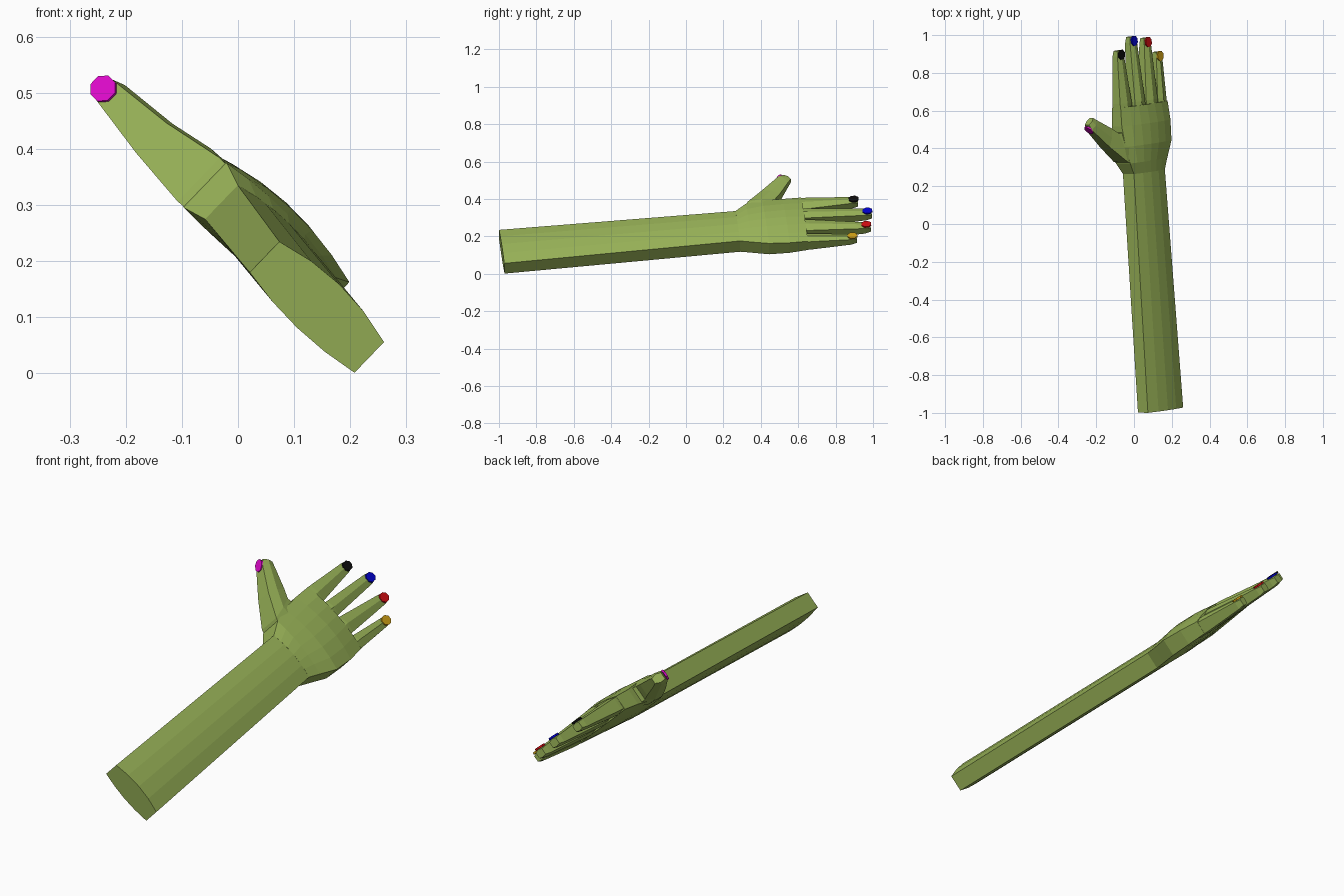
import bpy, bmesh, math
from mathutils import Vector

if "Cube" in bpy.data.objects:
    bpy.data.objects.remove(bpy.data.objects["Cube"])

# Tilted frame: along the arm, across the hand, out of the back of the hand
ORIGIN = Vector((0.14, -0.985, 0.117))
ALONG = Vector((-0.07, 1, 0.085)).normalized()
ACROSS = Vector((0.718, 0.109, -0.688))
ACROSS = (ACROSS - ALONG * ACROSS.dot(ALONG)).normalized()
OUT = ACROSS.cross(ALONG).normalized()


def place(a, u, n):
    return ORIGIN + ALONG * a + ACROSS * u + OUT * n


def material(name, color):
    m = bpy.data.materials.new(name)
    m.use_nodes = True
    m.diffuse_color = (*color, 1)
    m.node_tree.nodes["Principled BSDF"].inputs["Base Color"].default_value = (*color, 1)
    return m


SKIN = material("green skin", (0.31, 0.44, 0.095))
PINK = material("magenta", (0.74, 0.003, 0.6))
BLACK = material("black", (0.004, 0.004, 0.004))
BLUE = material("blue", (0.0, 0.0, 0.6))
RED = material("red", (0.62, 0.004, 0.006))
GOLD = material("gold", (0.6, 0.34, 0.008))


def finish(name, bm, mat):
    bmesh.ops.recalc_face_normals(bm, faces=bm.faces)
    mesh = bpy.data.meshes.new(name)
    bm.to_mesh(mesh)
    bm.free()
    mesh.materials.append(mat)
    obj = bpy.data.objects.new(name, mesh)
    bpy.context.collection.objects.link(obj)
    return obj


def curve(lmr, t):
    l, m, r = lmr
    return l * (1 - t) * (1 - 2 * t) + m * 4 * t * (1 - t) + r * t * (2 * t - 1)


def loft(name, sections, steps=4):
    """Each section: left (a, u), right (a, u), top heights, bottom heights."""
    bm = bmesh.new()
    rings = []
    for left, right, top, bottom in sections:
        left, right = Vector(left), Vector(right)
        ts = [i / steps for i in range(steps + 1)]
        path = [(t, curve(top, t)) for t in ts] + [(t, curve(bottom, t)) for t in reversed(ts)]
        rings.append([bm.verts.new(place(*left.lerp(right, t), n)) for t, n in path])
    for r0, r1 in zip(rings, rings[1:]):
        for i in range(len(r0)):
            j = (i + 1) % len(r0)
            bm.faces.new((r0[i], r0[j], r1[j], r1[i]))
    bm.faces.new(rings[0])
    bm.faces.new(rings[-1])
    return finish(name, bm, SKIN)


def straight(a, u0, u1, top, bottom):
    return (a, u0), (a, u1), top, bottom


def nail(name, center, forward, side, length, width, mat):
    """Thin eight-sided plate."""
    bm = bmesh.new()
    up = side.cross(forward).normalized()
    ring = []
    for i in range(8):
        ang = math.pi / 8 + i * math.pi / 4
        ring.append(bm.verts.new(center + forward * math.cos(ang) * length / 2
                                 + side * math.sin(ang) * width / 2 - up * 0.004))
    face = bm.faces.new(ring)
    moved = bmesh.ops.extrude_face_region(bm, geom=[face])["geom"]
    bmesh.ops.translate(bm, vec=up * 0.009, verts=[v for v in moved if isinstance(v, bmesh.types.BMVert)])
    finish(name, bm, mat)


# Forearm
loft("forearm", [
    straight(0, -0.13, 0.13, (0.039, 0.058, 0.039), (-0.037, -0.05, -0.037)),
    straight(1.27, -0.115, 0.115, (0.044, 0.058, 0.042), (-0.04, -0.05, -0.038)),
])

# Palm, flaring from the wrist to the knuckles
loft("palm", [
    straight(1.27, -0.115, 0.115, (0.044, 0.058, 0.042), (-0.04, -0.05, -0.038)),
    straight(1.33, -0.15, 0.135, (0.058, 0.067, 0.046), (-0.052, -0.05, -0.033)),
    straight(1.42, -0.17, 0.166, (0.052, 0.078, 0.055), (-0.045, -0.045, -0.026)),
    straight(1.53, -0.178, 0.172, (0.043, 0.078, 0.052), (-0.032, -0.035, -0.022)),
    straight(1.63, -0.177, 0.166, (0.043, 0.067, 0.046), (-0.024, -0.025, -0.018)),
], 6)

# Thumb
loft("thumb", [
    ((1.33, -0.14), (1.5, -0.14), (0.056, 0.058, 0.042), (-0.05, -0.05, -0.035)),
    ((1.34, -0.165), (1.495, -0.195), (0.056, 0.056, 0.036), (-0.052, -0.05, -0.03)),
    ((1.43, -0.268), (1.525, -0.238), (0.034, 0.04, 0.03), (-0.042, -0.04, -0.025)),
    ((1.532, -0.378), (1.578, -0.33), (0.022, 0.03, 0.02), (-0.024, -0.026, -0.015)),
    ((1.562, -0.39), (1.594, -0.356), (0.015, 0.022, 0.015), (-0.017, -0.02, -0.01)),
], 2)
thumb_dir = (ALONG * 0.7 - ACROSS * 0.71).normalized()
nail("thumb_nail", place(1.533, -0.378, -0.001), thumb_dir, OUT, 0.058, 0.05, PINK)

# Fingers: base edges, tip edges, tip position, knuckle height, nail colour
FINGERS = {
    "index": (-0.176, -0.09, -0.162, -0.113, 1.93, 0.052, BLACK),
    "middle": (-0.08, -0.005, -0.063, -0.012, 1.993, 0.066, BLUE),
    "ring": (0.005, 0.09, 0.04, 0.089, 1.976, 0.064, RED),
    "little": (0.101, 0.165, 0.122, 0.165, 1.893, 0.052, GOLD),
}
for name, (b0, b1, t0, t1, tip, high, mat) in FINGERS.items():
    tip_top, tip_bottom = (0.03, 0.037, 0.03), (-0.007, -0.012, -0.007)
    base_top, base_bottom = (high - 0.012, high, high - 0.012), (-0.018, -0.025, -0.018)
    loft(name + "_finger", [
        straight(1.58, b0, b1, base_top, base_bottom),
        straight(1.65, b0, b1, base_top, base_bottom),
        straight(tip - 0.03, t0, t1, tip_top, tip_bottom),
        straight(tip, t0 + 0.005, t1 - 0.005, (0.026, 0.032, 0.026), (-0.002, -0.006, -0.002)),
    ], 2)
    nail(name + "_nail", place(tip - 0.022, (t0 + t1) / 2, 0.037), ALONG, ACROSS * -1, 0.056, 0.046, mat)
    bpy.context.view_layer.update()
